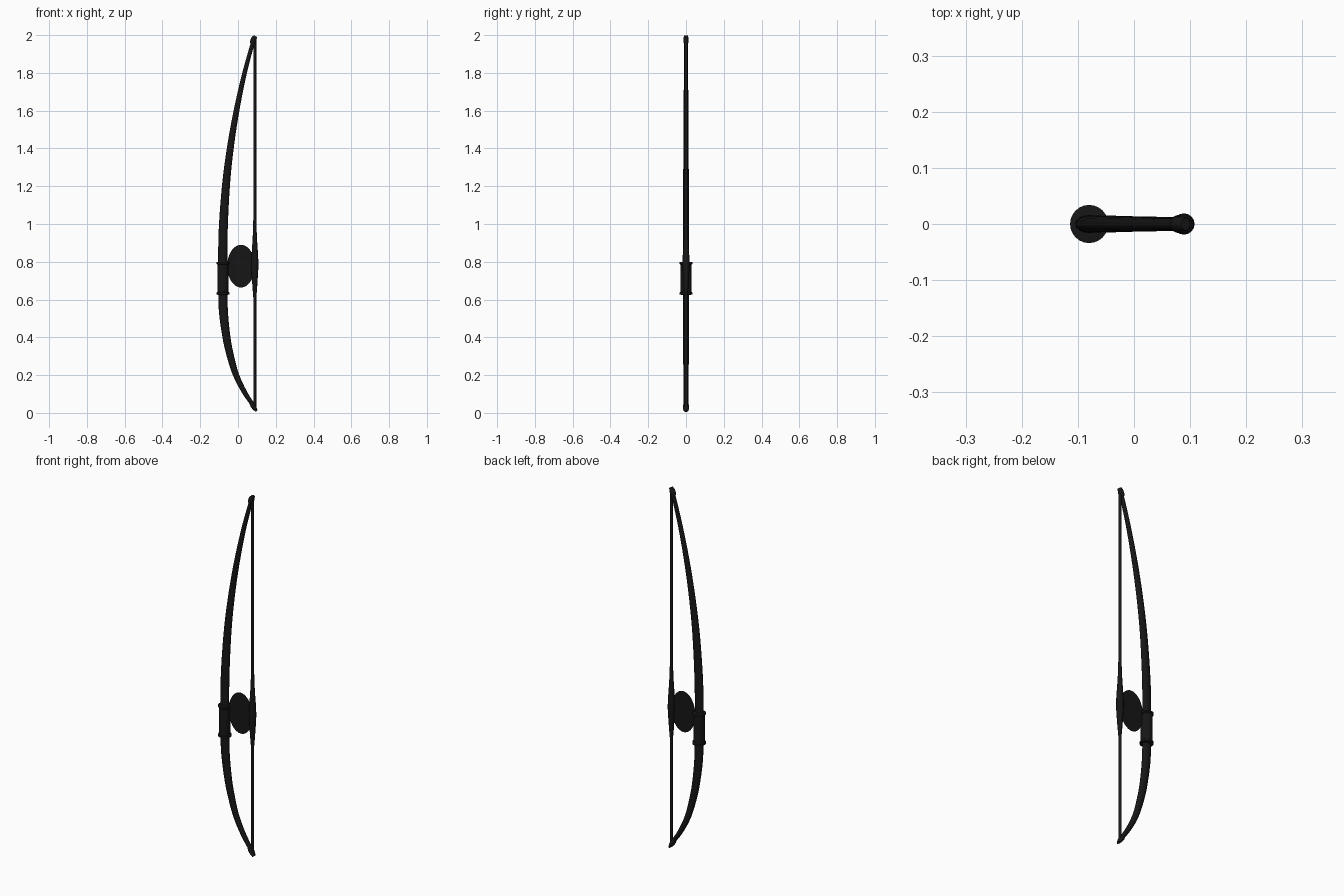
import bpy, bmesh, math
from mathutils import Vector

if "Cube" in bpy.data.objects:
    bpy.data.objects.remove(bpy.data.objects["Cube"])

black = bpy.data.materials.new("black")
black.diffuse_color = (0.008, 0.008, 0.008, 1)
black.use_nodes = True
black.node_tree.nodes["Principled BSDF"].inputs["Base Color"].default_value = black.diffuse_color


def finish(name, bm):
    bmesh.ops.recalc_face_normals(bm, faces=bm.faces)
    me = bpy.data.meshes.new(name)
    bm.to_mesh(me)
    bm.free()
    ob = bpy.data.objects.new(name, me)
    bpy.context.collection.objects.link(ob)
    me.materials.append(black)
    bpy.context.view_layer.objects.active = ob
    ob.select_set(True)
    bpy.ops.object.shade_smooth_by_angle(angle=math.radians(40))
    ob.select_set(False)
    return ob


def spline(rows, steps):
    """Catmull-Rom through rows of equal length"""
    rows = [Vector(r) for r in rows]
    out = []
    for i in range(len(rows) - 1):
        p0, p1 = rows[max(i - 1, 0)], rows[i]
        p2, p3 = rows[i + 1], rows[min(i + 2, len(rows) - 1)]
        for s in range(steps):
            t = s / steps
            out.append(0.5 * (2 * p1 + (p2 - p0) * t + (2 * p0 - 5 * p1 + 4 * p2 - p3) * t * t
                              + (3 * p1 - p0 - 3 * p2 + p3) * t ** 3))
    return out + [rows[-1]]


def sweep(name, rows, sides=16):
    """Tube in the xz plane; each row is x, z, in-plane radius, y radius"""
    bm = bmesh.new()
    rings = []
    for i, (x, z, a, b) in enumerate(rows):
        p, q = rows[max(i - 1, 0)], rows[min(i + 1, len(rows) - 1)]
        t = Vector((q[0] - p[0], 0, q[1] - p[1])).normalized()
        n = Vector((t.z, 0, -t.x))
        rings.append([bm.verts.new(Vector((x, 0, z)) + n * a * math.cos(k * math.tau / sides)
                                   + Vector((0, b * math.sin(k * math.tau / sides), 0)))
                      for k in range(sides)])
    for r, s in zip(rings, rings[1:]):
        for k in range(sides):
            m = (k + 1) % sides
            bm.faces.new((r[k], r[m], s[m], s[k]))
    bm.faces.new(rings[0])
    bm.faces.new(rings[-1])
    return finish(name, bm)


def upright(name, x, profile, sides=24):
    """Round part around a vertical axis; profile is (z, radius)"""
    return sweep(name, [(x, z, r, r) for z, r in profile], sides)


# Asymmetric bow stave
sweep("bow_stave", spline([
    (0.088, 0.030, 0.010, 0.012), (0.036, 0.107, 0.013, 0.013), (-0.010, 0.20, 0.016, 0.014),
    (-0.040, 0.30, 0.019, 0.015), (-0.061, 0.40, 0.021, 0.016), (-0.078, 0.55, 0.024, 0.016),
    (-0.080, 0.72, 0.024, 0.016), (-0.079, 0.95, 0.024, 0.016), (-0.064, 1.20, 0.021, 0.015),
    (-0.041, 1.40, 0.018, 0.014), (-0.008, 1.60, 0.015, 0.013), (0.035, 1.80, 0.012, 0.011),
    (0.081, 1.97, 0.010, 0.010)], 6))

# Flared nocks at the limb ends
sweep("upper_nock", [(0.075, 1.95, 0.010, 0.010), (0.079, 1.965, 0.016, 0.014),
                     (0.085, 1.982, 0.015, 0.013), (0.092, 1.995, 0.009, 0.011)])
sweep("lower_nock", [(0.070, 0.052, 0.010, 0.012), (0.078, 0.040, 0.013, 0.016),
                     (0.088, 0.025, 0.012, 0.016), (0.098, 0.009, 0.006, 0.012)])

# Grip wrap with end collars
upright("grip", -0.08, [(0.625, 0.026), (0.627, 0.034), (0.637, 0.034), (0.641, 0.029),
                        (0.785, 0.029), (0.789, 0.034), (0.798, 0.034), (0.80, 0.026)])

# Bowstring and its thickened serving
upright("bowstring", 0.089, [(0.025, 0.008), (1.985, 0.008)], 12)
upright("string_serving", 0.089, spline([
    (0.61, 0.008), (0.66, 0.012), (0.72, 0.016), (0.78, 0.019),
    (0.84, 0.017), (0.90, 0.013), (0.96, 0.010), (1.03, 0.008)], 3), 16)

# Flat oval plate between grip and string
bm = bmesh.new()
bm.faces.new([bm.verts.new((0.016 + 0.073 * math.cos(k * math.tau / 40), 0,
                            0.777 + 0.113 * math.sin(k * math.tau / 40))) for k in range(40)])
finish("oval_plate", bm)
